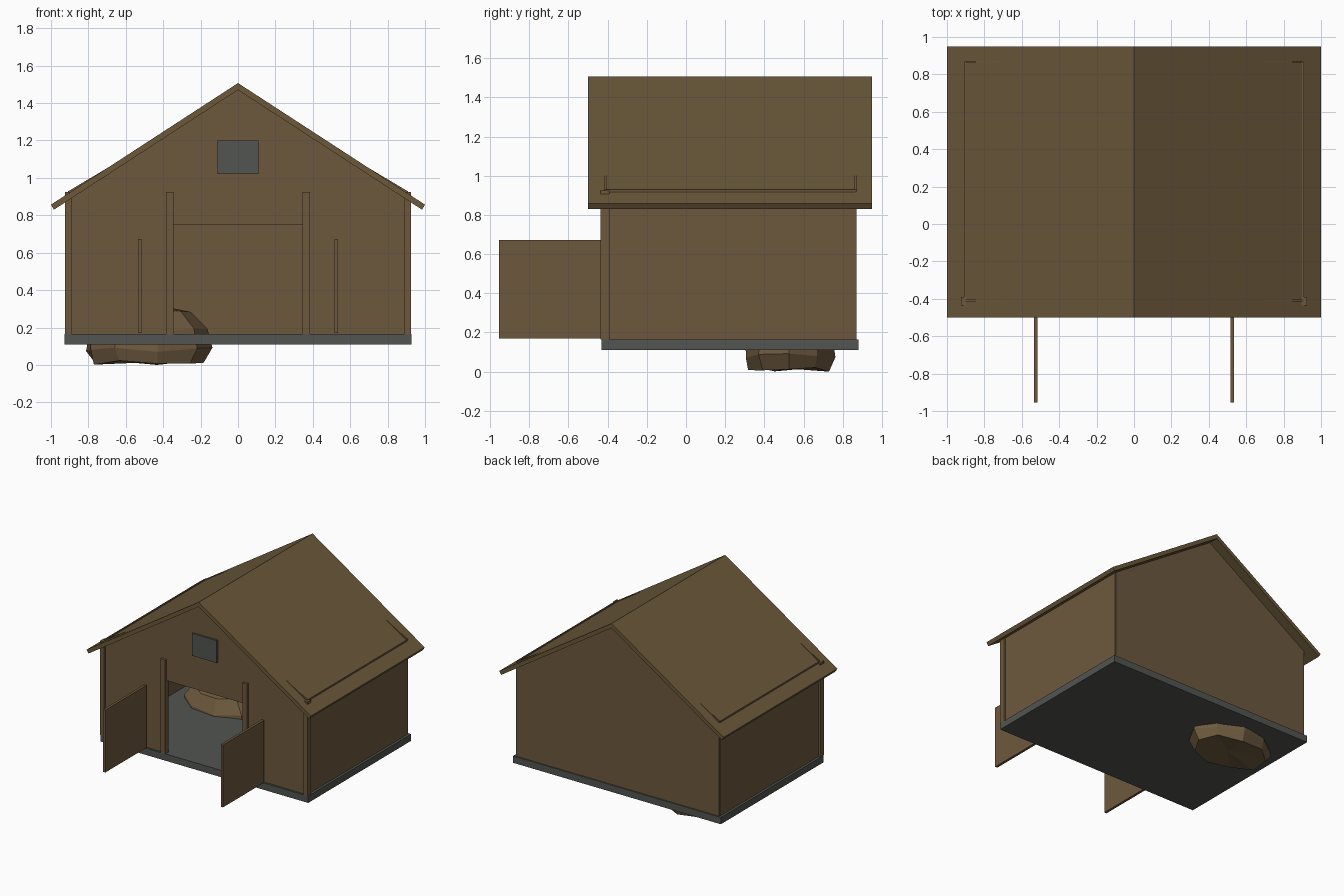
import bpy, bmesh, math
from mathutils import Vector

if "Cube" in bpy.data.objects:
    bpy.data.objects.remove(bpy.data.objects["Cube"])


def material(name, rgb):
    m = bpy.data.materials.new(name)
    m.diffuse_color = (*rgb, 1)
    m.use_nodes = True
    m.node_tree.nodes["Principled BSDF"].inputs["Base Color"].default_value = m.diffuse_color
    return m


WOOD = material("brown wood", (0.152, 0.098, 0.047))
ROOF = material("roof wood", (0.145, 0.098, 0.042))
STONE = material("dark grey stone", (0.084, 0.090, 0.082))
HAY = material("hay brown", (0.160, 0.105, 0.050))


def finish(name, bm, mat):
    bmesh.ops.recalc_face_normals(bm, faces=bm.faces)
    me = bpy.data.meshes.new(name)
    bm.to_mesh(me)
    bm.free()
    me.materials.append(mat)
    ob = bpy.data.objects.new(name, me)
    bpy.context.collection.objects.link(ob)
    return ob


def box(name, x, y, z, mat=WOOD):
    bm = bmesh.new()
    bmesh.ops.create_cube(bm, size=1)
    for v in bm.verts:
        v.co = [r[0] if c < 0 else r[1] for c, r in zip(v.co, (x, y, z))]
    return finish(name, bm, mat)


def prism(name, profile, y0, y1, mat):
    """Extrude an (x, z) outline along y."""
    bm = bmesh.new()
    f = bm.faces.new([bm.verts.new((x, y0, z)) for x, z in profile])
    new = bmesh.ops.extrude_face_region(bm, geom=[f])["geom"]
    moved = [g for g in new if isinstance(g, bmesh.types.BMVert)]
    bmesh.ops.translate(bm, verts=moved, vec=(0, y1 - y0, 0))
    return finish(name, bm, mat)


def pair(name, x, y, z, mat=WOOD):
    box(name + "_right", x, y, z, mat)
    box(name + "_left", (-x[1], -x[0]), y, z, mat)


# foundation
box("foundation", (-0.927, 0.927), (-0.43, 0.88), (0.11, 0.165), STONE)

# walls
box("back_wall", (-0.905, 0.905), (0.86, 0.87), (0.165, 0.93))
pair("side_wall", (0.898, 0.908), (-0.41, 0.865), (0.165, 0.93))
pair("front_wall", (0.365, 0.905), (-0.415, -0.405), (0.165, 0.93))
box("door_lintel", (-0.365, 0.365), (-0.415, -0.405), (0.75, 0.93))

# gables
gable = [(-0.905, 0.93), (0.905, 0.93), (0, 1.47)]
prism("front_gable", gable, -0.415, -0.405, WOOD)
prism("back_gable", gable, 0.86, 0.87, WOOD)

# posts and open doors
pair("corner_post", (0.89, 0.925), (-0.437, -0.39), (0.165, 0.925))
pair("door_post", (0.345, 0.385), (-0.437, -0.39), (0.165, 0.925))
pair("open_door", (0.515, 0.535), (-0.955, -0.43), (0.17, 0.673))

# gable vent
box("gable_vent", (-0.11, 0.11), (-0.43, -0.405), (1.02, 1.2), STONE)

# pitched roof
prism("roof", [(0, 1.507), (1, 0.857), (0.984, 0.83), (0, 1.47),
               (-0.984, 0.83), (-1, 0.857)], -0.5, 0.95, ROOF)

# faceted hay heap sunk through the floor
bm = bmesh.new()
N = 9
rings = [(0.0, 0.90), (0.07, 1.0), (0.17, 0.97), (0.27, 0.72)]
loops = []
for k, (z, s) in enumerate(rings):
    loop = []
    for i in range(N):
        a = 2 * math.pi * i / N
        wob = 1 + 0.04 * math.sin(3.1 * i + 1.7 * k)
        loop.append(bm.verts.new((
            -0.485 + 0.335 * s * wob * math.cos(a),
            0.525 + 0.232 * s * wob * math.sin(a),
            z + 0.012 * (1 + math.sin(2.3 * i + k)))))
    loops.append(loop)
for lo, hi in zip(loops, loops[1:]):
    for i in range(N):
        j = (i + 1) % N
        bm.faces.new((lo[i], lo[j], hi[j], hi[i]))
for loop, z in ((loops[0], 0.015), (loops[-1], 0.325)):
    tip = bm.verts.new((-0.46, 0.53, z))
    for i in range(N):
        bm.faces.new((loop[i], loop[(i + 1) % N], tip))
finish("hay_heap", bm, HAY)
